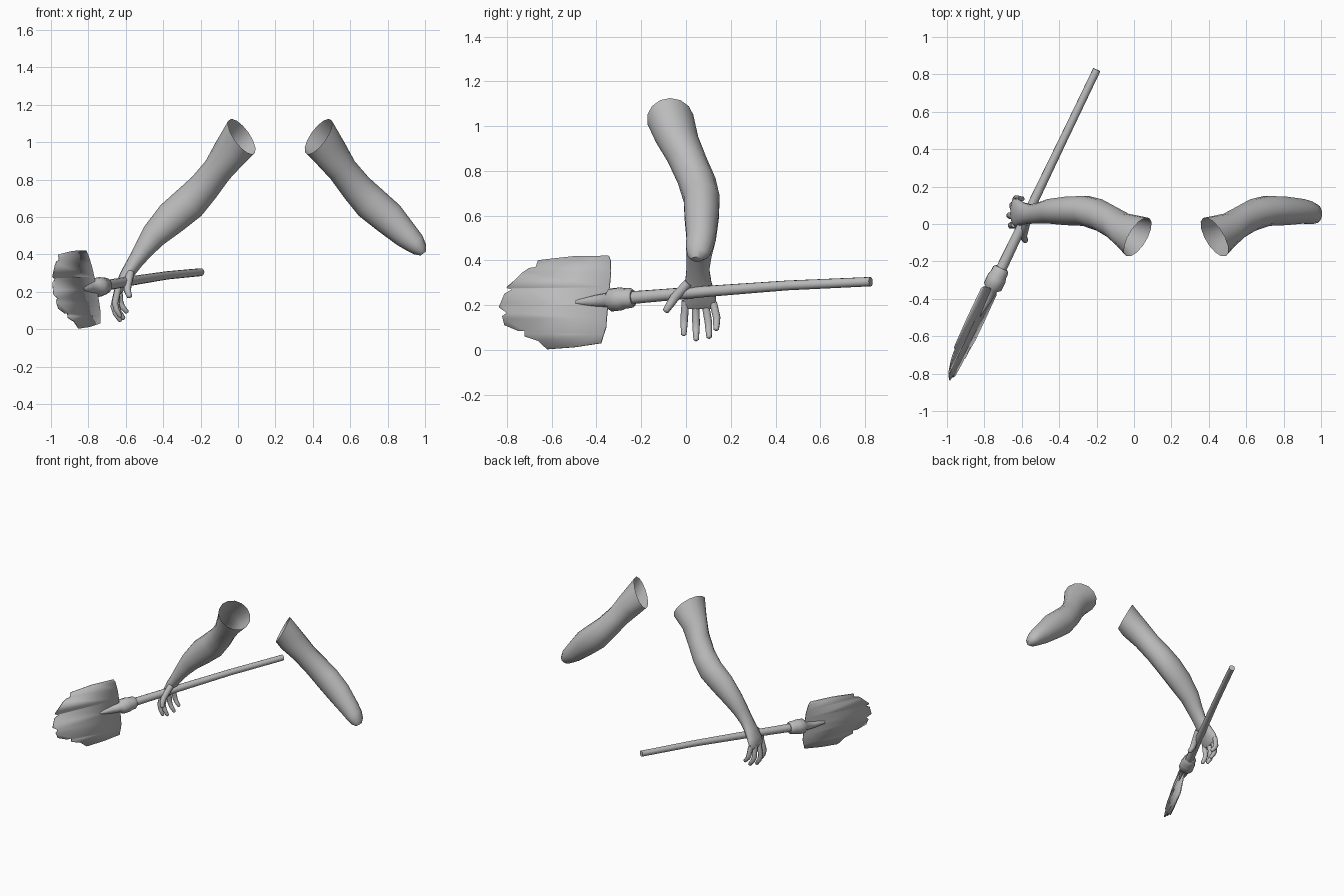
import bpy, bmesh, math
from mathutils import Vector as V

if "Cube" in bpy.data.objects:
    bpy.data.objects.remove(bpy.data.objects["Cube"])

grey = bpy.data.materials.new("plain_grey")
grey.diffuse_color = (0.5, 0.5, 0.5, 1)
grey.use_nodes = True
grey.node_tree.nodes["Principled BSDF"].inputs["Base Color"].default_value = grey.diffuse_color


def finish(name, bm, angle=50):
    bmesh.ops.recalc_face_normals(bm, faces=bm.faces)
    me = bpy.data.meshes.new(name)
    bm.to_mesh(me)
    bm.free()
    me.materials.append(grey)
    ob = bpy.data.objects.new(name, me)
    bpy.context.collection.objects.link(ob)
    bpy.ops.object.select_all(action='DESELECT')
    ob.select_set(True)
    bpy.context.view_layer.objects.active = ob
    bpy.ops.object.shade_smooth_by_angle(angle=math.radians(angle))
    return ob


def loft(name, rings, sides, cap_start=True, cap_end=True):
    """Skin a list of (centre, axis_a, axis_b) ellipses."""
    bm = bmesh.new()
    loops = []
    for c, a, b in rings:
        angs = [2 * math.pi * i / sides for i in range(sides)]
        loops.append([bm.verts.new(c + a * math.cos(t) + b * math.sin(t)) for t in angs])
    for p, q in zip(loops, loops[1:]):
        for i in range(sides):
            j = (i + 1) % sides
            bm.faces.new((p[i], p[j], q[j], q[i]))
    if cap_start:
        bm.faces.new(loops[0])
    if cap_end:
        bm.faces.new(loops[-1])
    return finish(name, bm)


def tube(name, pts, sides=10):
    """Round tube through (x, y, z, radius) points."""
    cs = [V(p[:3]) for p in pts]
    rings = []
    for i, p in enumerate(pts):
        t = (cs[min(i + 1, len(cs) - 1)] - cs[max(i - 1, 0)]).normalized()
        side = t.cross(V((0.9, -0.43, 0.1))).normalized()
        rings.append((cs[i], side * p[3], t.cross(side) * p[3]))
    return loft(name, rings, sides)


def limb(name, sections, mirror=False):
    """Arm with an open shoulder; sections are (x, y, z, radius, radius_y)."""
    cs = [V(s[:3]) for s in sections]
    rings = [(V((0.02, -0.07, 1.03)), V((-0.055, 0, 0.095)), V((0.05, 0.105, 0)))]
    for i, s in enumerate(sections):
        t = cs[min(i + 1, len(cs) - 1)] - cs[max(i - 1, 0)]
        perp = V((t.z, 0, -t.x)).normalized()
        rings.append((cs[i], perp * s[3], V((0, s[4], 0))))
    if mirror:
        flip = lambda v: V((-v.x, v.y, v.z))
        rings = [(flip(c) + V((0.45, 0, 0)), flip(a), flip(b)) for c, a, b in rings]
    return loft(name, rings, 14, cap_start=False)


# Arms: shared upper part, then a hand on one side and a rounded stump on the other
arm = [(-0.045, -0.04, 0.94, 0.094, 0.097), (-0.11, 0.005, 0.85, 0.08, 0.088),
       (-0.185, 0.048, 0.755, 0.085, 0.086), (-0.26, 0.07, 0.675, 0.094, 0.082),
       (-0.355, 0.07, 0.595, 0.09, 0.078), (-0.45, 0.068, 0.50, 0.07, 0.067)]
hand = [(-0.505, 0.058, 0.425, 0.053, 0.058), (-0.55, 0.053, 0.36, 0.042, 0.052),
        (-0.59, 0.055, 0.30, 0.036, 0.06), (-0.622, 0.06, 0.245, 0.03, 0.074),
        (-0.64, 0.062, 0.205, 0.023, 0.076), (-0.645, 0.062, 0.185, 0.012, 0.066)]
stump = [(-0.495, 0.06, 0.46, 0.058, 0.062), (-0.525, 0.055, 0.425, 0.04, 0.05),
         (-0.54, 0.05, 0.405, 0.018, 0.026)]
limb("arm_with_hand", arm + hand)
limb("arm_without_hand", arm + stump, mirror=True)

# Fingers: root, knuckle and tip
fingers = {
    "index_finger": [(-0.64, -0.002, 0.22), (-0.658, -0.008, 0.14), (-0.63, -0.01, 0.07)],
    "middle_finger": [(-0.645, 0.042, 0.21), (-0.665, 0.045, 0.12), (-0.63, 0.045, 0.047)],
    "ring_finger": [(-0.645, 0.085, 0.21), (-0.65, 0.1, 0.125), (-0.612, 0.103, 0.058)],
    "little_finger": [(-0.635, 0.122, 0.21), (-0.63, 0.137, 0.145), (-0.595, 0.135, 0.093)],
    "thumb": [(-0.575, 0.01, 0.30), (-0.59, -0.05, 0.235), (-0.58, -0.09, 0.175)],
}
for name, (a, b, c) in fingers.items():
    r = 0.022 if name == "thumb" else 0.018
    mid = tuple((V(b) + V(c)) / 2 + V((-0.006, 0, 0)))
    end = tuple(V(c) + (V(c) - V(b)).normalized() * 0.007)
    tube(name, [a + (r,), b + (r,), mid + (r * 0.88,), c + (r * 0.7,), end + (r * 0.3,)], 8)


# Shovel: everything follows one straight line seen from above
def axis_x(y):
    return -0.71 + 0.48 * (y + 0.24)


def along(profile):
    return [(axis_x(y), y, z, r) for y, z, r in profile]


tube("shaft", along([(0.825, 0.305, 0.021), (0.45, 0.288, 0.022), (0.1, 0.262, 0.025),
                     (-0.26, 0.232, 0.029)]), 12)
tube("socket", along([(-0.235, 0.233, 0.036), (-0.245, 0.232, 0.045), (-0.27, 0.23, 0.046),
                      (-0.29, 0.228, 0.052), (-0.335, 0.223, 0.052), (-0.35, 0.222, 0.034),
                      (-0.41, 0.218, 0.026), (-0.49, 0.213, 0.01)]), 12)

# Blade: ragged outline (y, z), leaning sideways with a slight dish
outline = [(-.345, .42), (-.5, .418), (-.66, .40), (-.67, .37), (-.70, .365), (-.73, .345),
           (-.80, .28), (-.775, .27), (-.81, .25), (-.835, .19), (-.80, .165), (-.82, .15),
           (-.81, .11), (-.75, .085), (-.72, .085), (-.72, .06), (-.66, .04), (-.62, .003),
           (-.5, .012), (-.38, .03), (-.358, .1), (-.345, .25), (-.337, .33), (-.337, .40)]
bm = bmesh.new()
bm.faces.new([bm.verts.new((0, y, z)) for y, z in outline])
for k in range(1, 6):
    bmesh.ops.bisect_plane(bm, geom=bm.verts[:] + bm.edges[:] + bm.faces[:],
                           plane_co=(0, 0, 0.07 * k), plane_no=(0, 0, 1))
bmesh.ops.triangulate(bm, faces=bm.faces)
for v in bm.verts:
    h = v.co.z - 0.21
    v.co.x = axis_x(v.co.y) - 0.23 * h - 0.25 * h * h + 0.005
blade = finish("blade", bm)
solid = blade.modifiers.new("thickness", 'SOLIDIFY')
solid.thickness = 0.008
solid.offset = 0
